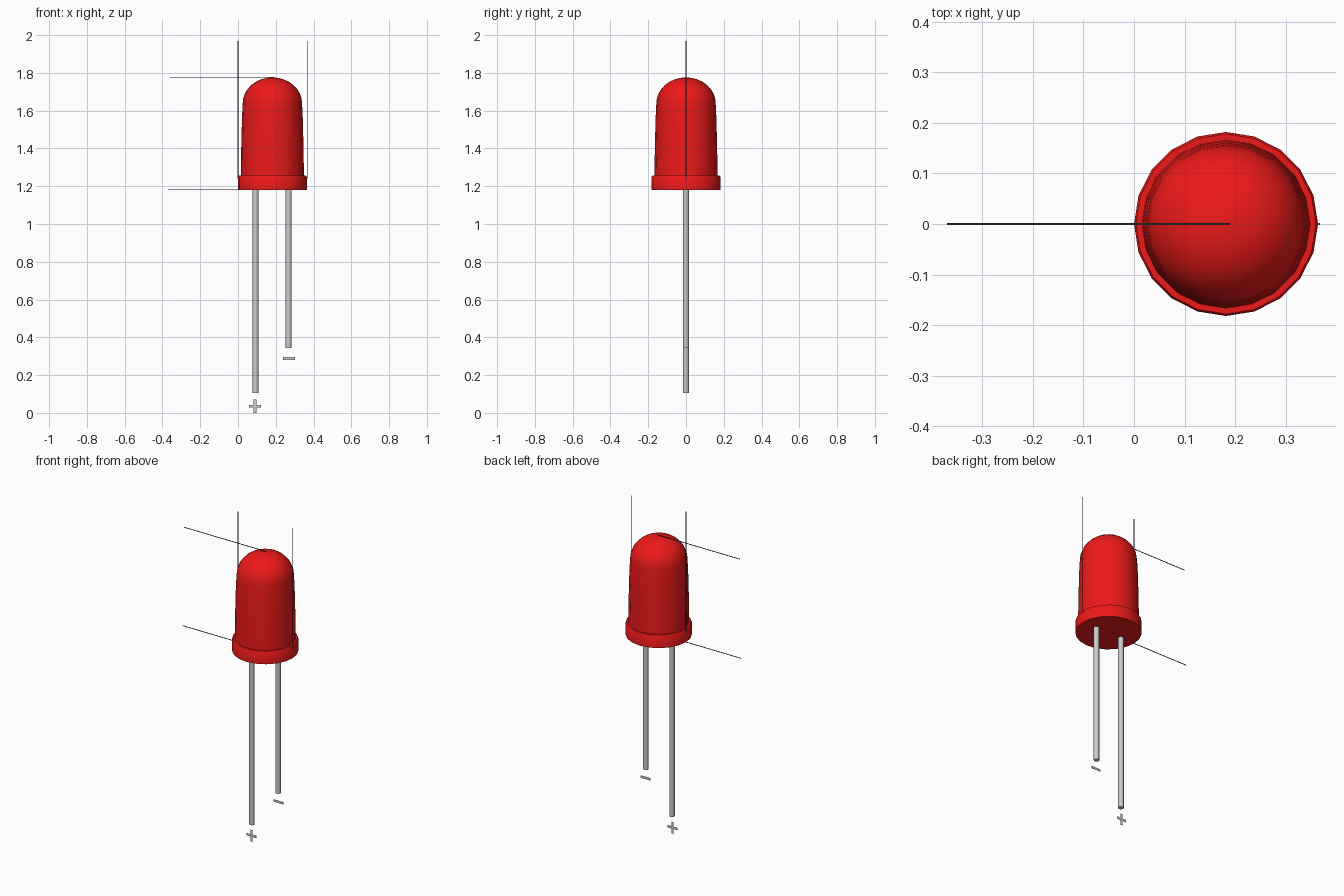
import bpy, bmesh, math

if "Cube" in bpy.data.objects:
    bpy.data.objects.remove(bpy.data.objects["Cube"])

CX = 0.182  # axis of the lamp body


def material(name, rgb):
    m = bpy.data.materials.new(name)
    m.diffuse_color = (*rgb, 1)
    m.use_nodes = True
    m.node_tree.nodes["Principled BSDF"].inputs["Base Color"].default_value = m.diffuse_color
    return m


red = material("red_plastic", (0.85, 0.01, 0.01))
dark = material("line_black", (0.03, 0.03, 0.03))


def finish(bm, name, mat=None, smooth=False):
    bmesh.ops.recalc_face_normals(bm, faces=bm.faces)
    me = bpy.data.meshes.new(name)
    bm.to_mesh(me)
    bm.free()
    ob = bpy.data.objects.new(name, me)
    bpy.context.collection.objects.link(ob)
    if mat:
        me.materials.append(mat)
    if smooth:
        bpy.ops.object.select_all(action='DESELECT')
        ob.select_set(True)
        bpy.context.view_layer.objects.active = ob
        bpy.ops.object.shade_smooth_by_angle(angle=math.radians(35))
    return ob


def lathe(name, profile, x, sides, mat=None):
    """Revolve (radius, z) points around a vertical axis at x."""
    bm = bmesh.new()
    vs = [bm.verts.new((r, 0, z)) for r, z in profile]
    es = [bm.edges.new(p) for p in zip(vs, vs[1:])]
    bmesh.ops.spin(bm, geom=vs + es, cent=(0, 0, 0), axis=(0, 0, 1),
                   angle=2 * math.pi, steps=sides)
    bmesh.ops.remove_doubles(bm, verts=bm.verts, dist=1e-5)
    bmesh.ops.translate(bm, verts=bm.verts, vec=(x, 0, 0))
    return finish(bm, name, mat, True)


def bars(name, boxes, depth, mat=None):
    """Thin boxes given as (x0, x1, z0, z1), centred on y = 0."""
    bm = bmesh.new()
    for x0, x1, z0, z1 in boxes:
        vs = bmesh.ops.create_cube(bm, size=1)["verts"]
        bmesh.ops.scale(bm, verts=vs, vec=(x1 - x0, depth, z1 - z0))
        bmesh.ops.translate(bm, verts=vs, vec=((x0 + x1) / 2, 0, (z0 + z1) / 2))
    return finish(bm, name, mat)


# Red lamp: flange, tapered wall and rounded dome
dome = [(0.157 * math.cos(a), 1.64 + 0.136 * math.sin(a))
        for a in (math.radians(90 * i / 8) for i in range(1, 8))]
lathe("lamp_body",
      [(0, 1.18), (0.182, 1.18), (0.182, 1.25), (0.178, 1.256), (0.167, 1.256),
       (0.165, 1.40), (0.161, 1.56), (0.157, 1.64)] + dome + [(0, 1.776)],
      CX, 20, red)

# Metal leads, long and short
for name, x, z in (("long_lead", 0.093, 0.106), ("short_lead", 0.268, 0.343)):
    lathe(name, [(0, z), (0.0155, z), (0.0155, 1.19), (0, 1.19)], x, 12)

# Polarity marks below the leads
bars("plus_mark", [(0.058, 0.122, 0.029, 0.043), (0.083, 0.097, 0, 0.029),
                   (0.083, 0.097, 0.043, 0.07)], 0.002)
bars("minus_mark", [(0.239, 0.302, 0.281, 0.295)], 0.002)

# Thin dimension lines
T = 0.0015
bars("width_lines", [(x - T, x + T, 1.24, 1.968) for x in (0.0, 0.366)], 2 * T, dark)
bars("height_lines", [(-0.36, 0.19, 1.778 - T, 1.778 + T),
                      (-0.37, 0.0, 1.181 - T, 1.181 + T)], 2 * T, dark)
